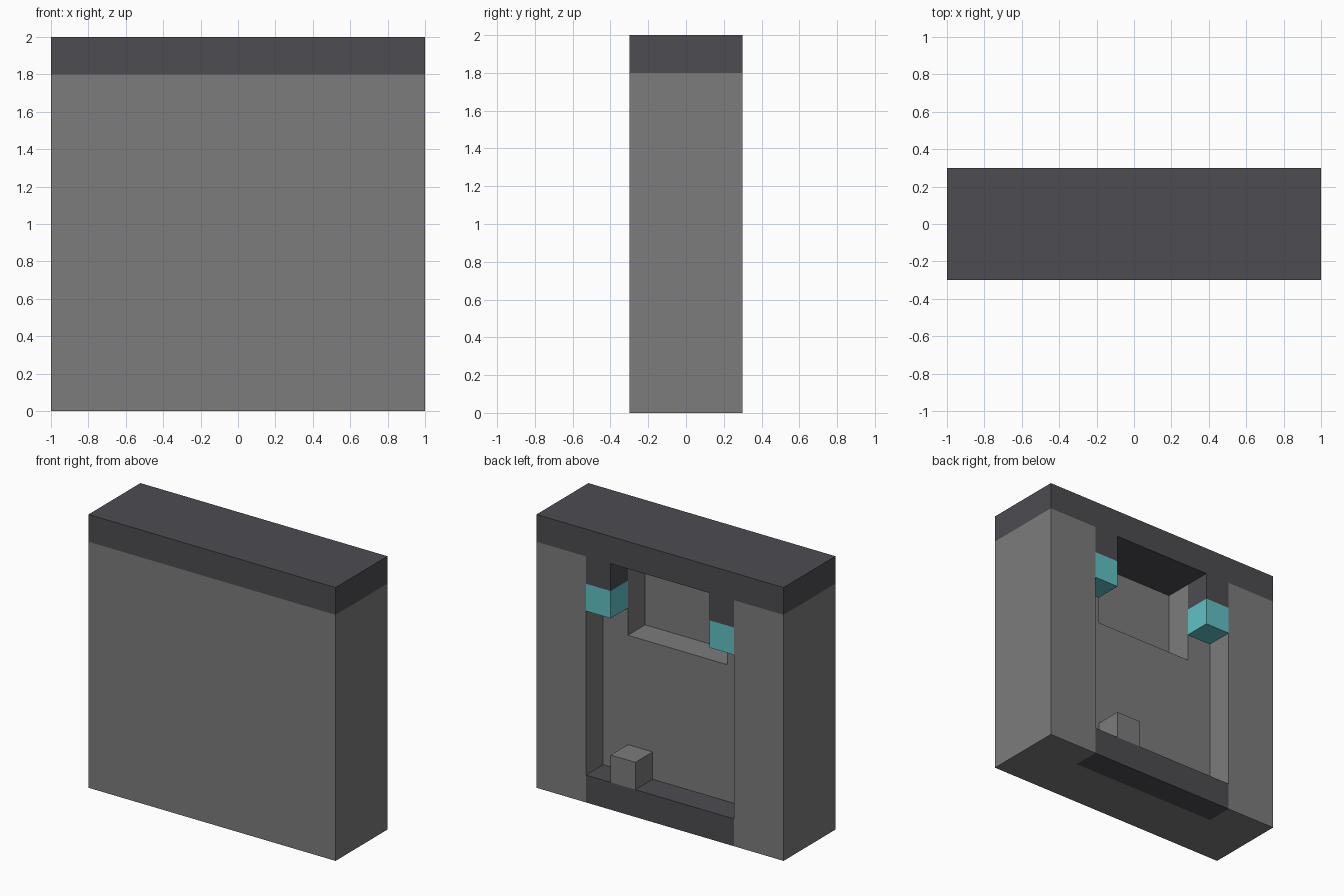
import bpy

# Remove the default cube
cube = bpy.data.objects.get("Cube")
if cube:
    bpy.data.objects.remove(cube, do_unlink=True)


def material(name, colour):
    mat = bpy.data.materials.new(name)
    mat.use_nodes = True
    mat.diffuse_color = (*colour, 1)
    bsdf = next(n for n in mat.node_tree.nodes if n.type == 'BSDF_PRINCIPLED')
    bsdf.inputs["Base Color"].default_value = (*colour, 1)
    return mat


stone = material("grey stone", (0.2, 0.2, 0.2))
slate = material("dark slate", (0.074, 0.072, 0.082))
teal = material("teal", (0.12, 0.54, 0.56))


def box(name, x, y, z, mat):
    """Box spanning the given (min, max) ranges."""
    ranges = (x, y, z)
    bpy.ops.mesh.primitive_cube_add(size=1)
    obj = bpy.context.object
    obj.name = obj.data.name = name
    for v in obj.data.vertices:
        for i, (low, high) in enumerate(ranges):
            v.co[i] = low if v.co[i] < 0 else high
    obj.data.materials.append(mat)
    return obj


def combine(target, tool, operation):
    """Apply a boolean and discard the tool object."""
    mod = target.modifiers.new(operation.title(), 'BOOLEAN')
    mod.operation, mod.solver, mod.object = operation, 'EXACT', tool
    bpy.context.view_layer.objects.active = target
    bpy.ops.object.modifier_apply(modifier=mod.name)
    bpy.data.objects.remove(tool, do_unlink=True)


back = (0.1, 0.3)

# Wall body with a tall rear recess and a deeper upper pocket
body = box("wall_body", (-1, 1), (-0.3, 0.3), (0, 1.8), stone)
combine(body, box("recess_cutter", (-0.6, 0.6), (0.1, 0.5), (-0.2, 2), stone), 'DIFFERENCE')
combine(body, box("pocket_cutter", (-0.4, 0.4), (-0.1, 0.5), (1.2, 2), stone), 'DIFFERENCE')

# Top slab with a hanging block at each end of the recess, each tipped in teal
slab = box("top_slab", (-1, 1), (-0.3, 0.3), (1.8, 2), slate)
for side, x in (("left", (0.4, 0.6)), ("right", (-0.6, -0.4))):
    combine(slab, box("hanger", x, back, (1.6, 1.9), slate), 'UNION')
    box(side + "_lamp", x, back, (1.4, 1.6), teal)

# Sill at the foot of the recess, with a small block on it
box("recess_sill", (-0.6, 0.6), back, (0, 0.2), slate)
box("sill_block", (0.2, 0.4), back, (0.2, 0.4), stone)
